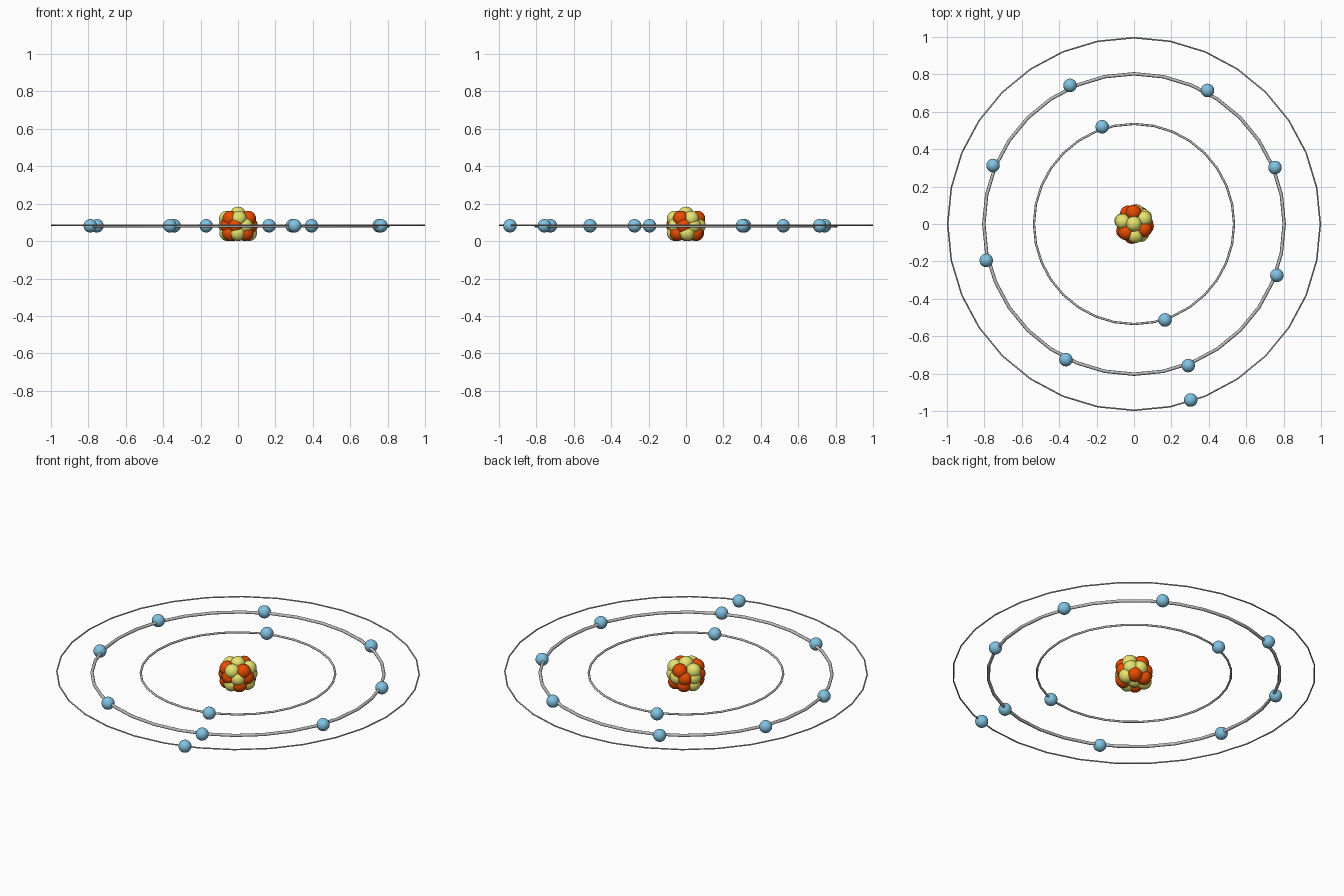
import bpy, math
from math import cos, sin, radians

if "Cube" in bpy.data.objects:
    bpy.data.objects.remove(bpy.data.objects["Cube"])


def material(name, rgb):
    m = bpy.data.materials.new(name)
    m.diffuse_color = (*rgb, 1)
    m.use_nodes = True
    m.node_tree.nodes["Principled BSDF"].inputs["Base Color"].default_value = m.diffuse_color
    return m


BLUE = material("electron_blue", (0.22, 0.54, 0.76))
RED = material("proton_orange_red", (0.88, 0.08, 0.0))
YELLOW = material("neutron_yellow", (0.87, 0.84, 0.17))
GREY = material("orbit_grey", (0.52, 0.52, 0.52))


def finish(name, mat):
    ob = bpy.context.object
    ob.name = name
    ob.data.materials.append(mat)
    bpy.ops.object.shade_smooth()


def ball(name, x, y, z, r, mat):
    bpy.ops.mesh.primitive_uv_sphere_add(segments=32, ring_count=16, radius=r, location=(x, y, z))
    finish(name, mat)


def orbit(name, radius, tube, z):
    bpy.ops.mesh.primitive_torus_add(major_radius=radius, minor_radius=tube,
                                     major_segments=32, minor_segments=8, location=(0, 0, z))
    finish(name, GREY)


# orbit rings
orbit("inner_orbit", 0.535, 0.006, 0.083)
orbit("middle_orbit", 0.803, 0.009, 0.081)
orbit("outer_orbit", 0.996, 0.004, 0.085)

# electrons: 2, 8 and 1 on the three orbits
electrons = [(-0.17, 0.52), (0.166, -0.513),
             (-0.342, 0.741), (0.393, 0.714), (-0.754, 0.313), (0.754, 0.302),
             (0.764, -0.275), (-0.79, -0.195), (-0.364, -0.725), (0.29, -0.757),
             (0.303, -0.941)]
for x, y in electrons:
    ball("electron", x, y, 0.082, 0.036, BLUE)

# nucleus: layers of protons (P) and neutrons (N)
NR = 0.042


def layer(r, z, angles, kinds):
    for angle, kind in zip(angles, kinds):
        a = radians(angle)
        proton = kind == "P"
        ball("proton" if proton else "neutron", r * cos(a), r * sin(a), z, NR,
             RED if proton else YELLOW)


layer(0, 0.142, (0,), "N")
layer(0.061, 0.120, (27, 92, 168, 228, 275, 333), "NPNPNP")
layer(0.065, 0.083, (305, 350, 35, 80, 120, 165, 215, 260), "NPNNPNPP")
layer(0.060, 0.043, (5, 55, 115, 165, 225, 268, 312), "NPPNPNP")
layer(0, 0.042, (0,), "N")
